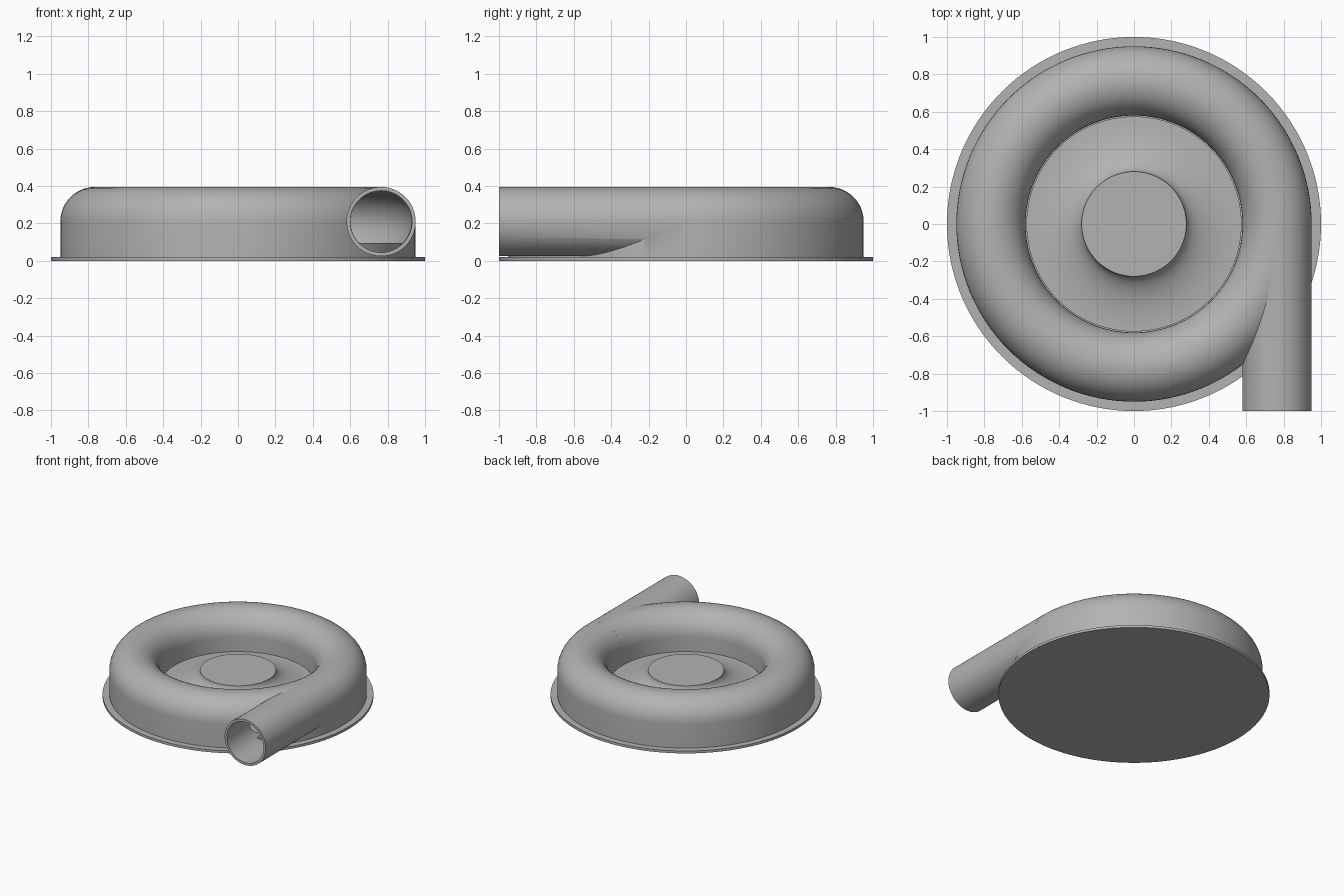
import bpy, bmesh, math
from mathutils import Matrix

old = bpy.data.objects.get("Cube")
if old:
    bpy.data.objects.remove(old, do_unlink=True)

grey = bpy.data.materials.new("Metal grey")
grey.use_nodes = True
grey.diffuse_color = (0.45, 0.45, 0.45, 1)
grey.node_tree.nodes["Principled BSDF"].inputs["Base Color"].default_value = grey.diffuse_color

RING, TUBE, MID = 0.765, 0.185, 0.21   # scroll centre radius, tube radius, axis height
WALL, FLOOR, FLANGE = 0.02, 0.095, 0.02


def make_object(name, bm):
    bmesh.ops.recalc_face_normals(bm, faces=bm.faces)
    mesh = bpy.data.meshes.new(name)
    bm.to_mesh(mesh)
    bm.free()
    mesh.materials.append(grey)
    obj = bpy.data.objects.new(name, mesh)
    bpy.context.collection.objects.link(obj)
    return obj


def revolve(name, profile, steps=128):
    """Spin a closed (radius, height) profile about the z axis."""
    bm = bmesh.new()
    verts = [bm.verts.new((r, 0, z)) for r, z in profile]
    edges = [bm.edges.new((a, b)) for a, b in zip(verts, verts[1:] + verts[:1])]
    bmesh.ops.spin(bm, geom=verts + edges, cent=(0, 0, 0), axis=(0, 0, 1),
                   angle=2 * math.pi, steps=steps)
    bmesh.ops.remove_doubles(bm, verts=bm.verts, dist=1e-5)
    bmesh.ops.dissolve_degenerate(bm, edges=bm.edges, dist=1e-6)
    return make_object(name, bm)


def cylinder(name, radius, start, end):
    """Round bar along y at the outlet axis."""
    bm = bmesh.new()
    place = Matrix.Translation((RING, (start + end) / 2, MID)) @ Matrix.Rotation(math.pi / 2, 4, 'X')
    bmesh.ops.create_cone(bm, cap_ends=True, segments=64, radius1=radius,
                          radius2=radius, depth=end - start, matrix=place)
    return make_object(name, bm)


def arc(radius, first, last, steps=24):
    angles = [math.radians(first + (last - first) * i / steps) for i in range(steps + 1)]
    return [(RING + radius * math.cos(a), MID + radius * math.sin(a)) for a in angles]


def smooth(obj):
    bpy.ops.object.select_all(action='DESELECT')
    obj.select_set(True)
    bpy.context.view_layer.objects.active = obj
    bpy.ops.object.shade_smooth_by_angle(angle=math.radians(30))


# Scroll housing: rounded top with straight inner and outer walls
housing = revolve("scroll_housing", [(RING + TUBE, FLANGE / 2)] + arc(TUBE, 0, 180)
                  + [(RING - TUBE, FLANGE / 2)])

# Outlet pipe, its bore and the hollow channel of the scroll
pipe = cylinder("outlet_pipe", TUBE, -1, 0)
bore = cylinder("bore_cutter", TUBE - WALL, -1.1, -0.05)
bottom = math.degrees(math.asin((MID - FLOOR) / (TUBE - WALL)))
channel = revolve("channel_cutter", arc(TUBE - WALL - 0.001, -bottom, 180 + bottom, 36))
for tool, operation in ((pipe, 'UNION'), (bore, 'DIFFERENCE'), (channel, 'DIFFERENCE')):
    mod = housing.modifiers.new(tool.name, 'BOOLEAN')
    mod.operation, mod.object, mod.solver = operation, tool, 'EXACT'
bpy.context.view_layer.update()
baked = bpy.data.meshes.new_from_object(
    housing.evaluated_get(bpy.context.evaluated_depsgraph_get()))
housing.modifiers.clear()
housing.data = baked
for tool in (pipe, bore, channel):
    bpy.data.objects.remove(tool, do_unlink=True)
smooth(housing)

# Raised floor inside the channel, closing the lower part of the outlet
smooth(revolve("channel_floor", [(0.59, 0.01), (0.94, 0.01), (0.94, FLOOR), (0.59, FLOOR)]))

# Base flange
smooth(revolve("base_flange", [(0, 0), (1, 0), (1, FLANGE), (0, FLANGE)]))

# Central hub flaring down to the floor
HUB, RIM, TOP = 0.28, 0.575, 0.215
flare = []
for i in range(25):
    a = math.pi / 2 * i / 24
    flare.append((RIM - (RIM - HUB) * math.cos(a), TOP - (TOP - FLOOR) * math.sin(a)))
smooth(revolve("hub", [(0, 0.01), (0, TOP)] + flare + [(RIM, 0.01)]))
